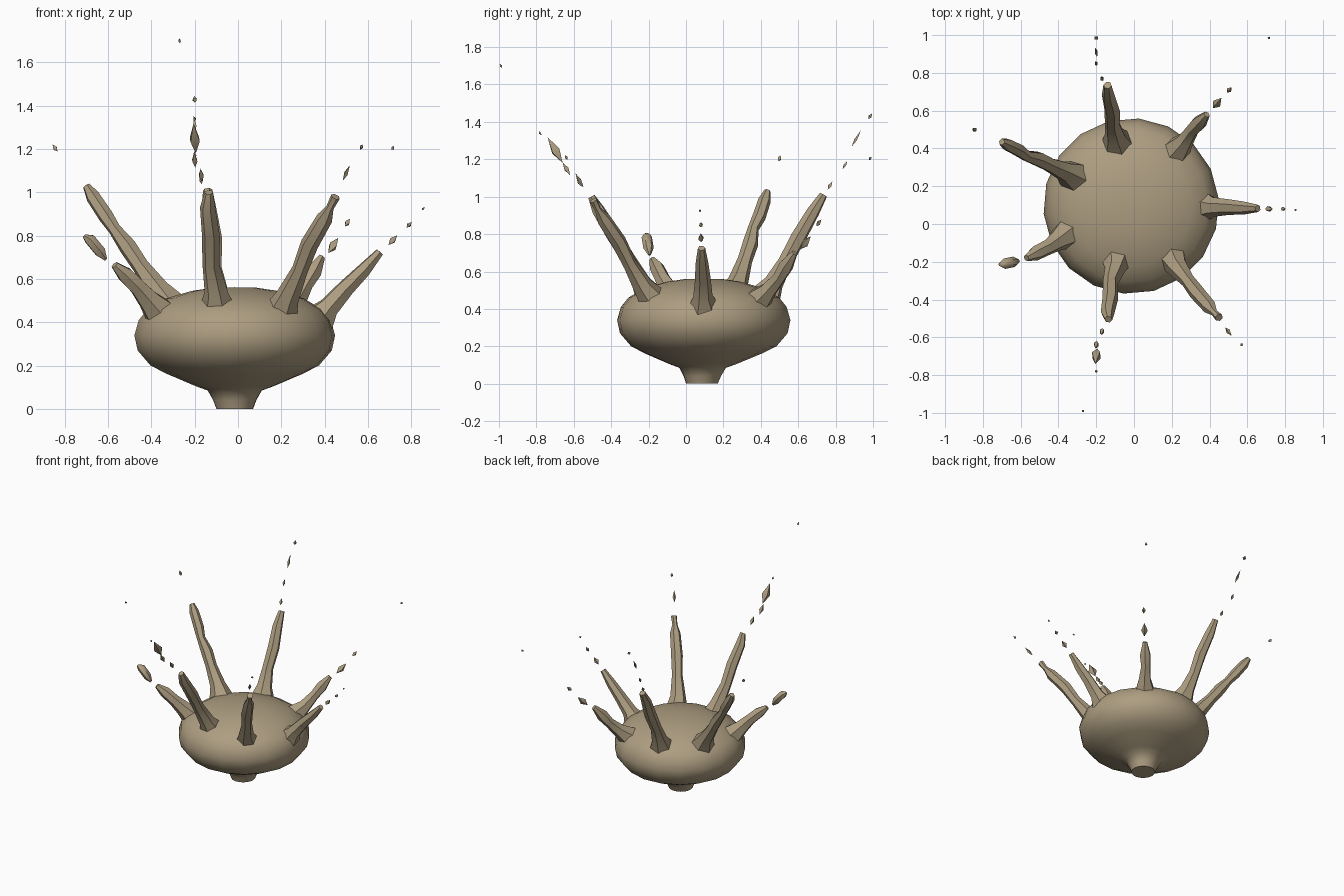
import bpy, bmesh, math
from mathutils import Vector

mat = bpy.data.materials.new("tan_brown")
mat.diffuse_color = (0.42, 0.34, 0.22, 1)


def finish(name, bm, smooth):
    bmesh.ops.recalc_face_normals(bm, faces=bm.faces)
    me = bpy.data.meshes.new(name)
    bm.to_mesh(me)
    bm.free()
    ob = bpy.data.objects.new(name, me)
    bpy.context.collection.objects.link(ob)
    me.materials.append(mat)
    bpy.context.view_layer.objects.active = ob
    ob.select_set(True)
    bpy.ops.object.shade_smooth_by_angle(angle=math.radians(smooth))
    ob.select_set(False)


def add_tube(bm, path, sides, axis=None):
    """Loft rings along (x, y, z, radius) points; zero radius closes to a point."""
    pts = [Vector(p[:3]) for p in path]
    axis = axis or (pts[-1] - pts[0]).normalized()
    side = axis.orthogonal().normalized()
    up = axis.cross(side)
    rings = []
    for p, q in zip(pts, path):
        if q[3] == 0:
            rings.append([bm.verts.new(p)])
            continue
        rings.append([bm.verts.new(p + q[3] * (math.cos(a) * side + math.sin(a) * up))
                      for a in (2 * math.pi * i / sides for i in range(sides))])
    for a, b in zip(rings, rings[1:]):
        for i in range(sides):
            j = (i + 1) % sides
            quad = [a[i % len(a)], a[j % len(a)], b[j % len(b)], b[i % len(b)]]
            bm.faces.new(list(dict.fromkeys(quad)))
    for r in (rings[0], rings[-1]):
        if len(r) > 2:
            bm.faces.new(r)


def spike(name, path, shards):
    """Ragged spike with broken shards (x, y, z, length, radius) past its tip."""
    bm = bmesh.new()
    add_tube(bm, path, 6)
    axis = (Vector(path[-1][:3]) - Vector(path[0][:3])).normalized()
    for x, y, z, length, r in shards:
        c = Vector((x, y, z))
        add_tube(bm, [(*(c + axis * length * t), k * r) for t, k in
                      ((-0.5, 0), (-0.05, 1), (0.5, 0))], 4)
    finish(name, bm, 50)


# Squashed round body on a short stem
profile = [(0.0, 0.085), (0.04, 0.1), (0.085, 0.125), (0.105, 0.18), (0.16, 0.31),
           (0.2, 0.39), (0.27, 0.45), (0.34, 0.465), (0.41, 0.445), (0.46, 0.405),
           (0.51, 0.32), (0.545, 0.2), (0.56, 0.1), (0.562, 0)]
bm = bmesh.new()
add_tube(bm, [(-0.015, 0.085 + 0.01 * min(1, z / 0.2), z, r) for z, r in profile],
         18, Vector((0, 0, 1)))
finish("body", bm, 60)

# Ring of spikes, flared where they leave the body
spike("back_spike",
      [(-0.08, 0.41, 0.44, 0.10), (-0.1, 0.47, 0.54, 0.055), (-0.115, 0.53, 0.65, 0.04),
       (-0.115, 0.6, 0.78, 0.043), (-0.135, 0.68, 0.92, 0.036), (-0.14, 0.735, 1.01, 0.022)],
      [(-0.17, 0.77, 1.06, 0.05, 0.012), (-0.2, 0.85, 1.17, 0.05, 0.01),
       (-0.2, 0.91, 1.31, 0.1, 0.01), (-0.2, 0.985, 1.43, 0.035, 0.013)])
spike("front_spike",
      [(-0.09, -0.17, 0.43, 0.10), (-0.1, -0.24, 0.54, 0.055), (-0.125, -0.31, 0.67, 0.04),
       (-0.125, -0.39, 0.8, 0.042), (-0.14, -0.47, 0.93, 0.036), (-0.135, -0.505, 1.0, 0.02)],
      [(-0.17, -0.57, 1.08, 0.07, 0.015), (-0.2, -0.64, 1.15, 0.08, 0.016),
       (-0.2, -0.7, 1.25, 0.16, 0.03), (-0.2, -0.78, 1.34, 0.025, 0.008),
       (-0.27, -0.99, 1.7, 0.025, 0.008)])
spike("front_right_spike",
      [(0.19, -0.15, 0.42, 0.09), (0.23, -0.23, 0.52, 0.055), (0.285, -0.3, 0.64, 0.038),
       (0.33, -0.36, 0.76, 0.042), (0.4, -0.44, 0.88, 0.038), (0.425, -0.47, 0.93, 0.018),
       (0.45, -0.495, 0.98, 0.022)],
      [(0.5, -0.57, 1.09, 0.09, 0.012), (0.57, -0.64, 1.21, 0.03, 0.01)])
spike("right_spike",
      [(0.35, 0.095, 0.38, 0.10), (0.42, 0.09, 0.47, 0.052), (0.5, 0.09, 0.56, 0.042),
       (0.58, 0.085, 0.64, 0.035), (0.655, 0.083, 0.725, 0.02)],
      [(0.715, 0.08, 0.78, 0.06, 0.018), (0.79, 0.08, 0.85, 0.035, 0.013),
       (0.855, 0.075, 0.925, 0.02, 0.007)])
spike("back_right_spike",
      [(0.2, 0.36, 0.42, 0.09), (0.27, 0.44, 0.5, 0.048), (0.31, 0.5, 0.57, 0.036),
       (0.345, 0.535, 0.63, 0.042), (0.385, 0.58, 0.7, 0.018)],
      [(0.44, 0.64, 0.755, 0.1, 0.024), (0.505, 0.71, 0.86, 0.05, 0.014),
       (0.715, 0.985, 1.205, 0.025, 0.009)])
spike("back_left_spike",
      [(-0.3, 0.24, 0.44, 0.10), (-0.37, 0.28, 0.55, 0.055), (-0.45, 0.315, 0.66, 0.04),
       (-0.51, 0.345, 0.75, 0.042), (-0.57, 0.36, 0.83, 0.03), (-0.61, 0.39, 0.89, 0.036),
       (-0.67, 0.42, 0.98, 0.034), (-0.7, 0.435, 1.03, 0.018)],
      [(-0.845, 0.5, 1.205, 0.04, 0.013)])
spike("front_left_spike",
      [(-0.34, -0.04, 0.42, 0.09), (-0.41, -0.09, 0.5, 0.055), (-0.46, -0.125, 0.56, 0.042),
       (-0.52, -0.155, 0.62, 0.04), (-0.57, -0.18, 0.665, 0.018)],
      [])
# Large broken piece beyond the front left spike
spike("front_left_fragment",
      [(-0.61, -0.195, 0.69, 0.008), (-0.635, -0.2, 0.725, 0.028),
       (-0.685, -0.21, 0.785, 0.028), (-0.71, -0.215, 0.8, 0.01)], [])
